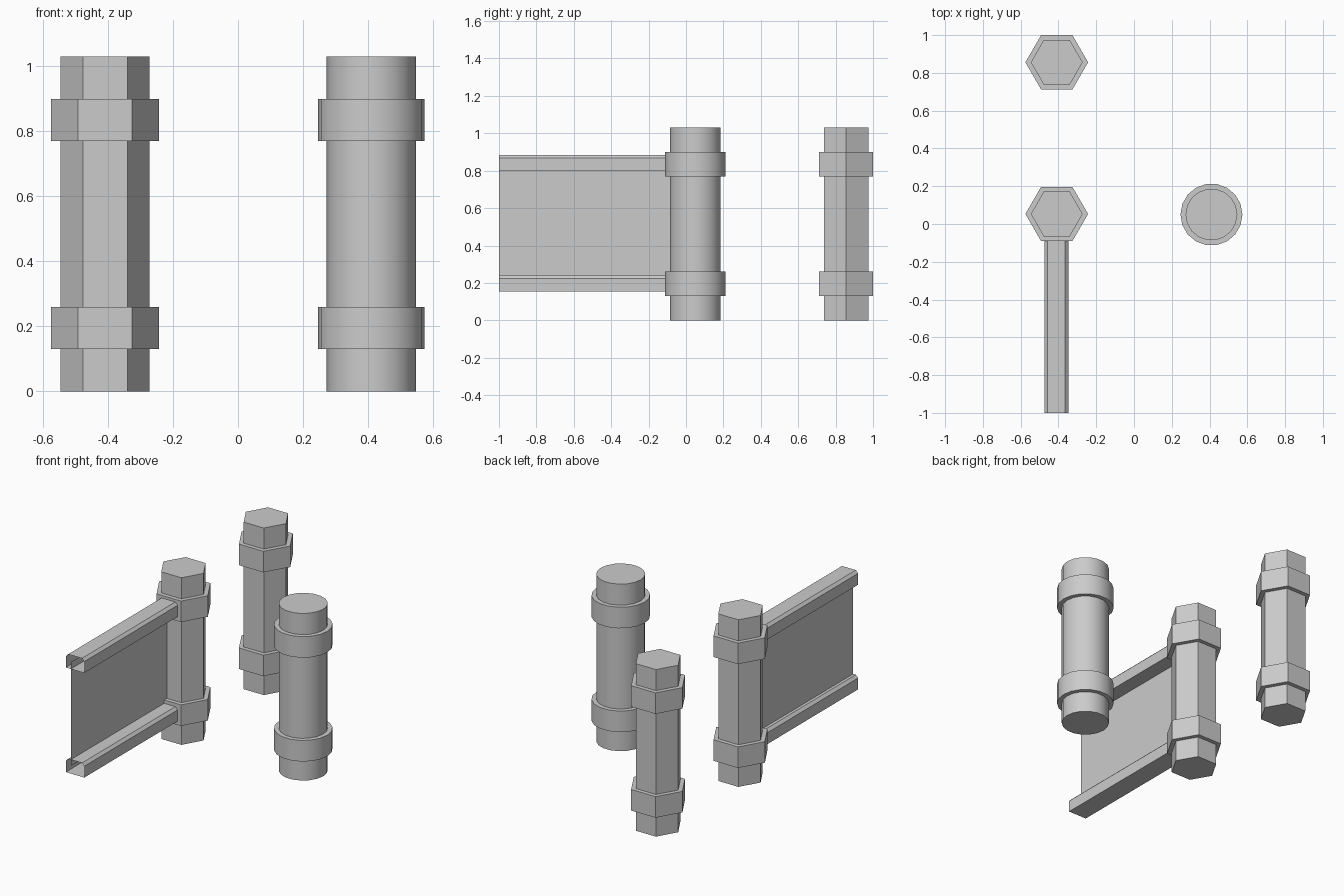
import bpy, bmesh, math

if "Cube" in bpy.data.objects:
    bpy.data.objects.remove(bpy.data.objects["Cube"])

HEIGHT = 1.03
BANDS = (0.13, 0.77)      # lower edge of each collar
BAND_H = 0.13


def prism(name, sides, radius, x, y, z0, z1, smooth=False):
    bpy.ops.mesh.primitive_cylinder_add(
        vertices=sides, radius=radius, depth=z1 - z0,
        location=(x, y, (z0 + z1) / 2), rotation=(0, 0, math.pi / 2))
    obj = bpy.context.object
    obj.name = name
    if smooth:
        bpy.ops.object.shade_smooth_by_angle(angle=math.radians(35))
    return obj


def post(name, sides, r_shaft, r_band, x, y, smooth=False):
    prism(name + "_shaft", sides, r_shaft, x, y, 0, HEIGHT, smooth)
    for label, z in zip(("lower", "upper"), BANDS):
        prism(f"{name}_{label}_collar", sides, r_band, x, y, z, z + BAND_H, smooth)


def sheet(name, profile, y0, y1, closed):
    # Extrude an x-z profile along y as an open-ended thin sheet
    bm = bmesh.new()
    a = [bm.verts.new((x, y0, z)) for x, z in profile]
    b = [bm.verts.new((x, y1, z)) for x, z in profile]
    n = len(profile)
    for i in range(n if closed else n - 1):
        j = (i + 1) % n
        bm.faces.new((a[i], b[i], b[j], a[j]))
    mesh = bpy.data.meshes.new(name)
    bm.to_mesh(mesh)
    bm.free()
    obj = bpy.data.objects.new(name, mesh)
    bpy.context.collection.objects.link(obj)
    return obj


# Posts
post("hex_post_middle", 6, 0.137, 0.166, -0.409, 0.053)
post("hex_post_back", 6, 0.137, 0.166, -0.409, 0.856)
post("round_post", 18, 0.137, 0.164, 0.41, 0.05, smooth=True)

# Chamfered hollow rails
RX, W, C, RAIL_H = -0.411, 0.063, 0.016, 0.086
for label, z in (("lower", 0.153), ("upper", 0.798)):
    profile = [(RX - W, z), (RX - W, z + RAIL_H - C), (RX - W + C, z + RAIL_H),
               (RX + W - C, z + RAIL_H), (RX + W, z + RAIL_H - C), (RX + W, z)]
    sheet(label + "_rail", profile, -1.0, -0.07, closed=True)

# Thin panel between the rails
sheet("fence_panel", [(-0.44, 0.2), (-0.44, 0.84)], -1.0, -0.03, closed=False)
